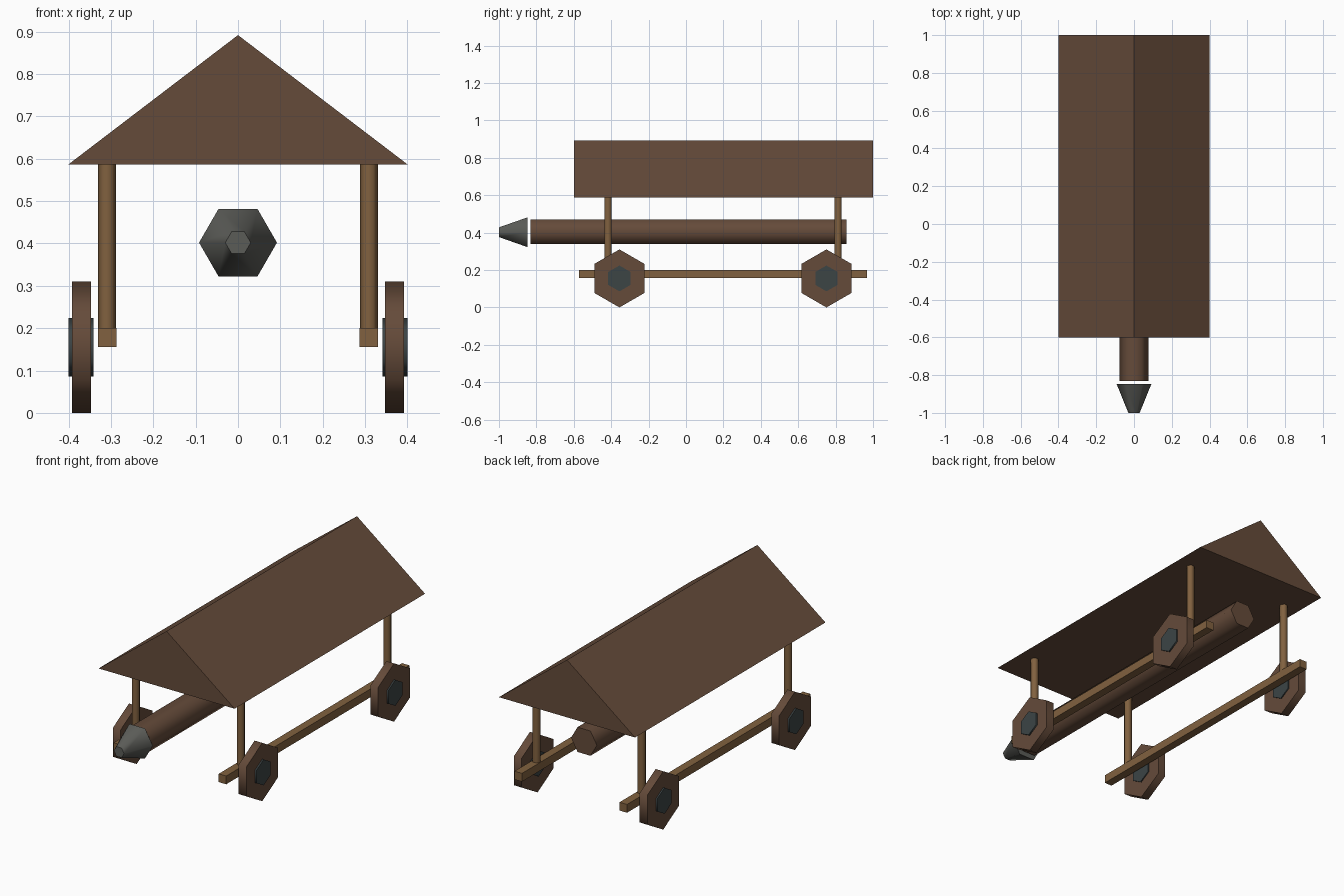
import bpy
import bmesh
from math import cos, sin, pi, radians
from mathutils import Vector

default = bpy.data.objects.get("Cube")
if default:
    bpy.data.objects.remove(default, do_unlink=True)


def material(name, rgb):
    mat = bpy.data.materials.new(name)
    mat.use_nodes = True
    color = (*rgb, 1)
    mat.diffuse_color = color
    mat.node_tree.nodes["Principled BSDF"].inputs["Base Color"].default_value = color
    return mat


dark_wood = material("dark wood", (0.13, 0.07, 0.042))
light_wood = material("light wood", (0.22, 0.12, 0.05))
iron = material("grey iron", (0.105, 0.107, 0.097))
hub_metal = material("dark blue grey", (0.045, 0.058, 0.06))


def loft(name, mat, rings, smooth=False):
    """Skin equal-sized closed rings and cap both ends."""
    bm = bmesh.new()
    loops = [[bm.verts.new(p) for p in ring] for ring in rings]
    for a, b in zip(loops, loops[1:]):
        for i in range(len(a)):
            j = (i + 1) % len(a)
            bm.faces.new((a[i], a[j], b[j], b[i]))
    bm.faces.new(loops[0])
    bm.faces.new(loops[-1])
    bmesh.ops.recalc_face_normals(bm, faces=bm.faces)
    mesh = bpy.data.meshes.new(name)
    bm.to_mesh(mesh)
    bm.free()
    obj = bpy.data.objects.new(name, mesh)
    bpy.context.collection.objects.link(obj)
    mesh.materials.append(mat)
    if smooth:
        bpy.ops.object.select_all(action="DESELECT")
        obj.select_set(True)
        bpy.context.view_layer.objects.active = obj
        bpy.ops.object.shade_smooth_by_angle(angle=radians(62))
    return obj


def hexagon(name, mat, center, u, v, axis, sections):
    """Six-sided solid; corners start along u, sections are (offset, radius)."""
    c, u, v, axis = map(Vector, (center, u, v, axis))
    rings = [[c + axis * d + r * (u * cos(k * pi / 3) + v * sin(k * pi / 3))
              for k in range(6)] for d, r in sections]
    return loft(name, mat, rings, smooth=True)


X, Y, Z = (1, 0, 0), (0, 1, 0), (0, 0, 1)

# Gabled roof
gable = [(-0.4, 0.587), (0.4, 0.587), (0, 0.892)]
loft("roof", dark_wood, [[(x, y, z) for x, z in gable] for y in (-0.6, 1.0)])

# Hanging ram log and its separate iron head
hexagon("ram_log", dark_wood, (0, 0, 0.404), X, Z, Y, [(-0.832, 0.076), (0.857, 0.076)])
hexagon("ram_head", iron, (0, 0, 0.402), X, Z, Y, [(-1.0, 0.03), (-0.847, 0.092)])

for side, s in (("left", 1), ("right", -1)):
    # Long base beam
    x0, x1 = s * 0.287, s * 0.331
    section = [(x0, 0.156), (x1, 0.156), (x1, 0.2), (x0, 0.2)]
    loft(f"{side}_beam", light_wood,
         [[(x, y, z) for x, z in section] for y in (-0.572, 0.968)])

    for end, post_y, wheel_y in (("front", -0.417, -0.356), ("back", 0.813, 0.751)):
        # Roof post
        hexagon(f"{end}_{side}_post", light_wood, (s * 0.309, post_y, 0), X, Y, Z,
                [(0.2, 0.0215), (0.587, 0.0215)])
        # Wheel with a hub through it
        center = (0, wheel_y, 0.155)
        hexagon(f"{end}_{side}_wheel", dark_wood, center, Z, Y, X,
                [(s * 0.347, 0.155), (s * 0.392, 0.155)])
        hexagon(f"{end}_{side}_hub", hub_metal, center, Z, Y, X,
                [(s * 0.341, 0.069), (s * 0.4, 0.069)])
